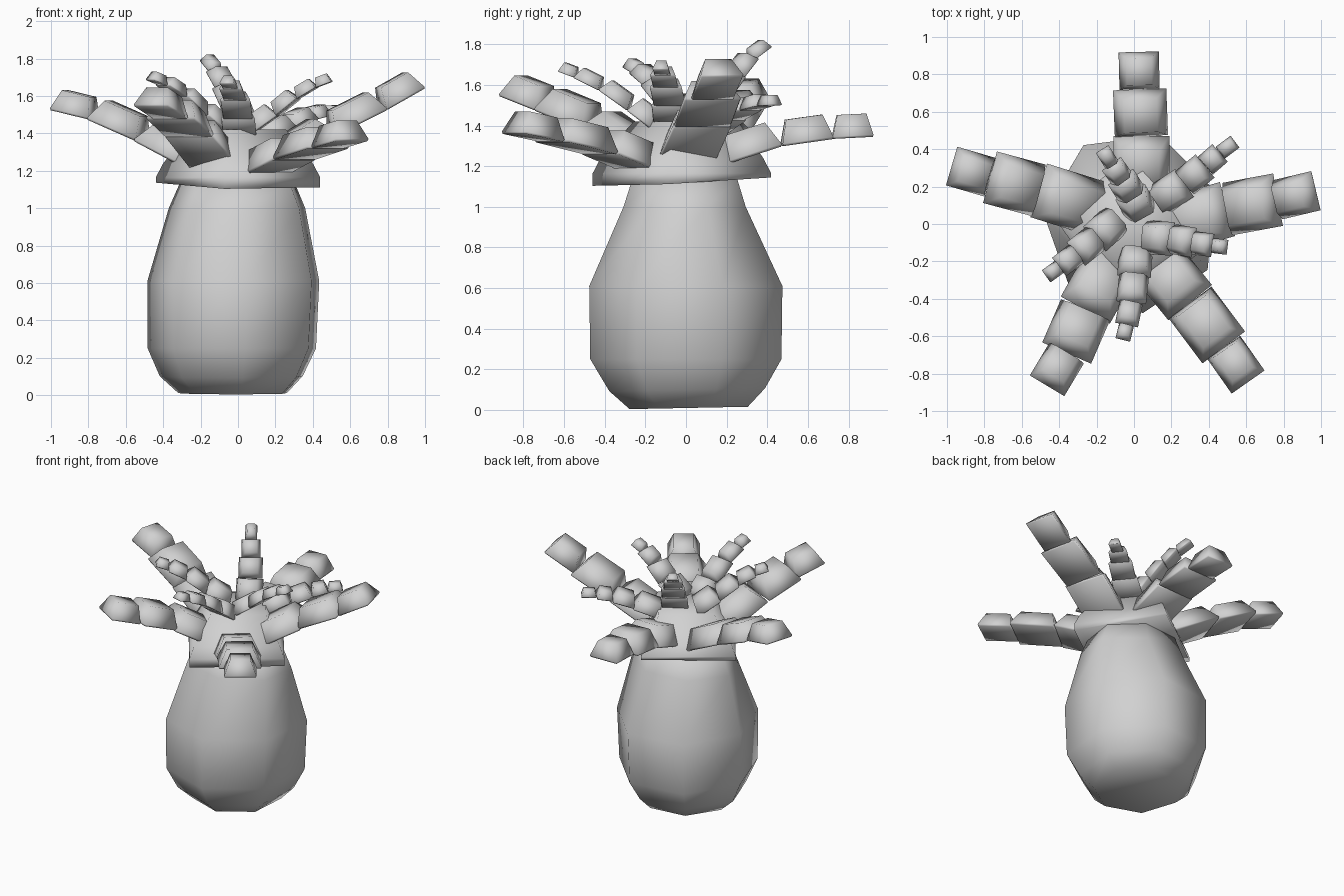
import bpy, bmesh, math
from mathutils import Vector

cube = bpy.data.objects.get("Cube")
if cube:
    bpy.data.objects.remove(cube, do_unlink=True)

grey = bpy.data.materials.new("light_grey")
grey.use_nodes = True
COLOUR = (0.64, 0.64, 0.64, 1)
grey.diffuse_color = COLOUR
grey.node_tree.nodes["Principled BSDF"].inputs["Base Color"].default_value = COLOUR


def finish(name, bm):
    """Turn a bmesh into a named, smooth shaded object."""
    bmesh.ops.recalc_face_normals(bm, faces=bm.faces)
    for f in bm.faces:
        f.smooth = True
    mesh = bpy.data.meshes.new(name)
    bm.to_mesh(mesh)
    bm.free()
    mesh.materials.append(grey)
    ob = bpy.data.objects.new(name, mesh)
    bpy.context.collection.objects.link(ob)


def bridge(bm, loops):
    """Join rings of vertices with quads and close both ends."""
    for lo, hi in zip(loops, loops[1:]):
        n = len(lo)
        for i in range(n):
            j = (i + 1) % n
            bm.faces.new((lo[i], lo[j], hi[j], hi[i]))
    bm.faces.new(loops[0])
    bm.faces.new(loops[-1])


def loft(name, sides, start, rings):
    """Stack rings (centre x, y, radius x, y, height, slope along x, y)."""
    bm = bmesh.new()
    loops = []
    for cx, cy, rx, ry, z, tx, ty in rings:
        loop = []
        for i in range(sides):
            a = start + math.tau * i / sides
            x, y = cx + rx * math.cos(a), cy + ry * math.sin(a)
            loop.append(bm.verts.new((x, y, z + tx * x + ty * y)))
        loops.append(loop)
    bridge(bm, loops)
    finish(name, bm)


# Seven-sided body, widest below the middle
loft("body", 7, math.pi - 0.1, [
    (-0.02, 0.02, 0.3, 0.3, 0.01, 0, 0.02),
    (-0.025, 0.015, 0.395, 0.395, 0.10, 0, 0.02),
    (-0.02, 0.01, 0.465, 0.485, 0.25, 0, 0),
    (-0.012, 0.01, 0.475, 0.49, 0.61, 0, 0),
    (0.005, 0, 0.377, 0.31, 1.0, 0, 0),
    (0.005, 0, 0.315, 0.265, 1.14, 0, 0)])

# Four-sided collar, slightly turned, tapering to a small plateau
loft("collar", 4, -0.16, [
    (0, -0.02, 0.445, 0.445, 1.125, -0.02, 0.05),
    (0, -0.02, 0.445, 0.445, 1.165, 0, 0),
    (0, -0.02, 0.405, 0.405, 1.24, 0, 0),
    (0, 0, 0.26, 0.26, 1.42, 0, 0)])

# Block rings of a leaf: lift, width factor, inset along the length
BLOCK = ((-0.1, 0.95, 0.02), (0, 1, 0), (1, 0.62, 0.14))


def leaf(name, points, widths, height, shrink):
    """Chain of blocks with tapered tops following the bottom centre line."""
    bm = bmesh.new()
    for k, w in enumerate(widths):
        p, q = Vector(points[k]), Vector(points[k + 1])
        d = q - p
        side = d.cross(Vector((0, 0, 1))).normalized()
        up = side.cross(d).normalized() * height * shrink ** k
        loops = []
        for lift, narrow, inset in BLOCK:
            corners = ((inset, -1), (inset, 1), (1 - inset, 1), (1 - inset, -1))
            loops.append([bm.verts.new(p + d * t + side * s * w * narrow / 2 + up * lift)
                          for t, s in corners])
        bridge(bm, loops)
    finish(name, bm)


# Five large outer leaves of three blocks
outer = {
    "back": [(0.04, 0.16, 1.21), (0.04, 0.47, 1.31), (0.03, 0.72, 1.345), (0.025, 0.92, 1.355)],
    "left": [(-0.19, 0.08, 1.2), (-0.51, 0.18, 1.37), (-0.77, 0.25, 1.485), (-0.975, 0.31, 1.535)],
    "right": [(0.15, -0.02, 1.18), (0.5, 0.08, 1.4), (0.77, 0.13, 1.535), (0.972, 0.178, 1.65)],
    "front_right": [(0.13, -0.21, 1.18), (0.3, -0.42, 1.27), (0.48, -0.66, 1.33), (0.61, -0.845, 1.37)],
    "front_left": [(-0.11, -0.19, 1.2), (-0.26, -0.46, 1.39), (-0.36, -0.69, 1.485), (-0.465, -0.865, 1.555)],
}
# Model's own left is +x, so the side words swap
OWN = {"back": "back", "left": "right", "right": "left",
       "front_left": "front_right", "front_right": "front_left",
       "back_left": "back_right", "back_right": "back_left", "front": "front"}
for where, pts in outer.items():
    leaf("outer_leaf_" + OWN[where], pts, (0.3, 0.285, 0.215), 0.125, 0.92)

# Five small inner leaves of four blocks
inner = {
    "back_left": [(0.03, 0.08, 1.4), (-0.02, 0.17, 1.53), (-0.07, 0.25, 1.64), (-0.12, 0.32, 1.73), (-0.17, 0.4, 1.79)],
    "back_right": [(0.12, 0.12, 1.36), (0.27, 0.22, 1.43), (0.38, 0.31, 1.48), (0.46, 0.38, 1.5), (0.54, 0.44, 1.505)],
    "right": [(0.07, -0.07, 1.4), (0.21, -0.08, 1.5), (0.32, -0.1, 1.59), (0.42, -0.115, 1.65), (0.5, -0.125, 1.68)],
    "front": [(0.01, -0.15, 1.38), (0, -0.28, 1.48), (-0.015, -0.42, 1.58), (-0.04, -0.54, 1.64), (-0.06, -0.62, 1.67)],
    "left": [(-0.1, 0.02, 1.4), (-0.21, -0.08, 1.5), (-0.31, -0.16, 1.6), (-0.4, -0.23, 1.66), (-0.47, -0.28, 1.69)],
}
for where, pts in inner.items():
    leaf("inner_leaf_" + OWN[where], pts, (0.18, 0.16, 0.125, 0.08), 0.085, 0.82)
